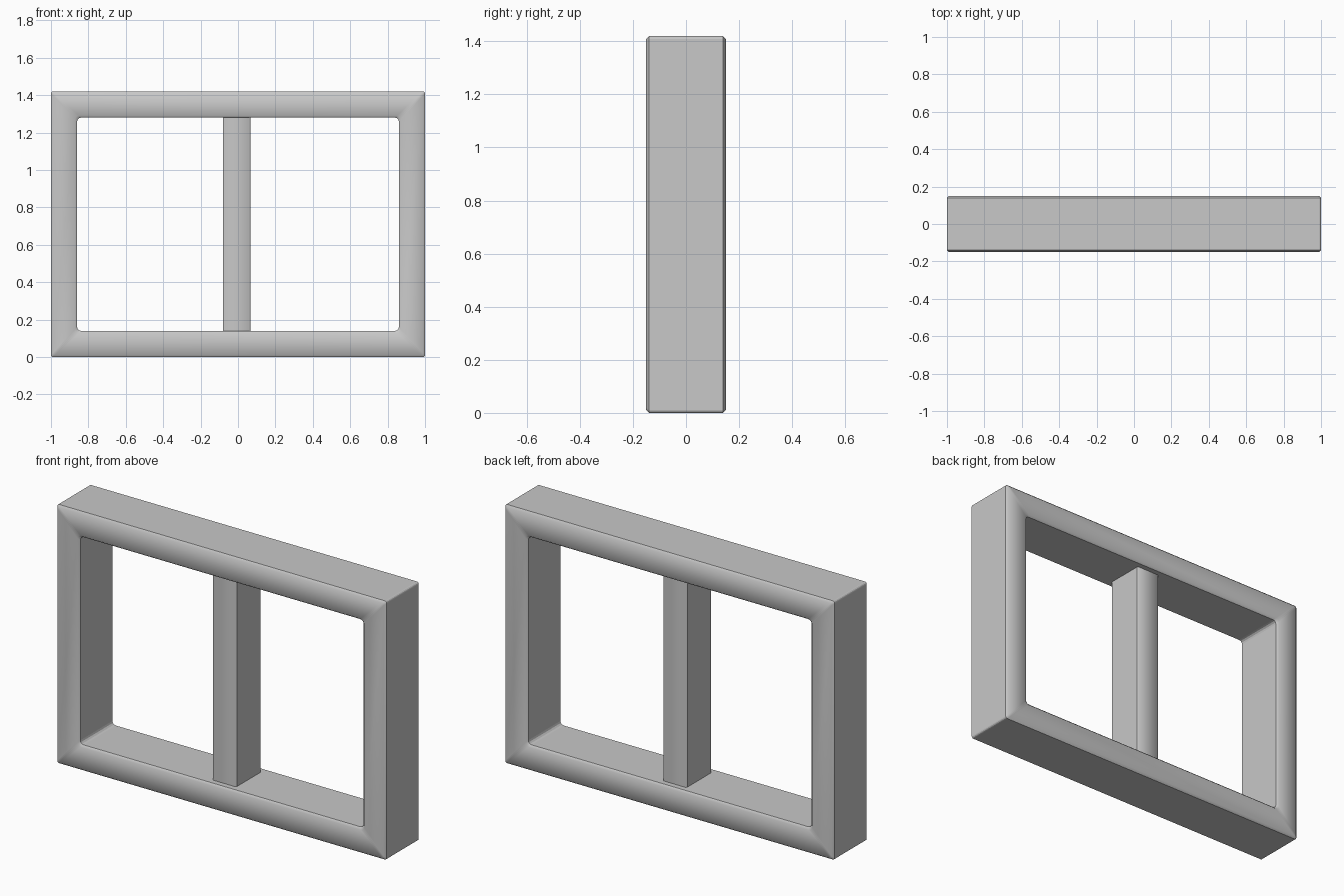
import bpy, bmesh
from math import sin, cos, pi

cube = bpy.data.objects.get("Cube")
if cube:
    bpy.data.objects.remove(cube, do_unlink=True)

HEIGHT, WALL, DEPTH, BEVEL = 1.42, 0.14, 0.15, 0.011

grey = bpy.data.materials.new("plain_grey")
grey.use_nodes = True
colour = (0.58, 0.58, 0.58, 1)
grey.diffuse_color = colour
grey.node_tree.nodes["Principled BSDF"].inputs["Base Color"].default_value = colour


def add_object(name, bm):
    """Turn a bmesh into a smooth grey object, with crisp lines around its flat sides."""
    bmesh.ops.recalc_face_normals(bm, faces=bm.faces)
    for face in bm.faces:
        face.smooth = True
    for edge in bm.edges:
        edge.smooth = not any(abs(f.normal.y) < 0.1 for f in edge.link_faces)
    mesh = bpy.data.meshes.new(name)
    bm.to_mesh(mesh)
    bm.free()
    mesh.materials.append(grey)
    obj = bpy.data.objects.new(name, mesh)
    bpy.context.collection.objects.link(obj)
    return obj


def rounded_rectangle(inset, radius, steps=3):
    """Points of a rectangle set in from the outer outline."""
    w, h = 1 - inset - radius, HEIGHT / 2 - inset - radius
    points = []
    for i, (sx, sz) in enumerate([(1, 1), (-1, 1), (-1, -1), (1, -1)]):
        for s in range(steps + 1):
            a = (i + s / steps) * pi / 2
            points.append((sx * w + radius * cos(a), HEIGHT / 2 + sz * h + radius * sin(a)))
    return points


# Frame: a bevelled wall section swept round a rectangle
d, b = DEPTH, BEVEL
section = [(0, b - d), (0, d - b), (b, d), (WALL - b, d),
           (WALL, d - b), (WALL, b - d), (WALL - b, -d), (b, -d)]
bm = bmesh.new()
rings = []
for inset, y in section:
    radius = 0.011 if inset < WALL / 2 else 0.02
    rings.append([bm.verts.new((x, y, z)) for x, z in rounded_rectangle(inset, radius)])
for k, ring in enumerate(rings):
    following = rings[(k + 1) % len(rings)]
    for i in range(len(ring)):
        j = (i + 1) % len(ring)
        bm.faces.new((ring[i], ring[j], following[j], following[i]))
add_object("frame", bm)

# Centre post: a thinner upright set back from the frame faces
bm = bmesh.new()
bmesh.ops.create_cube(bm, size=1)
bmesh.ops.scale(bm, vec=(0.146, 0.22, HEIGHT - 2 * WALL + 0.004), verts=bm.verts)
bmesh.ops.translate(bm, vec=(-0.007, 0, HEIGHT / 2), verts=bm.verts)
uprights = [e for e in bm.edges if abs(e.verts[0].co.z - e.verts[1].co.z) > 0.5]
bmesh.ops.bevel(bm, geom=uprights, offset=0.007, segments=1, affect='EDGES')
add_object("centre_post", bm)
